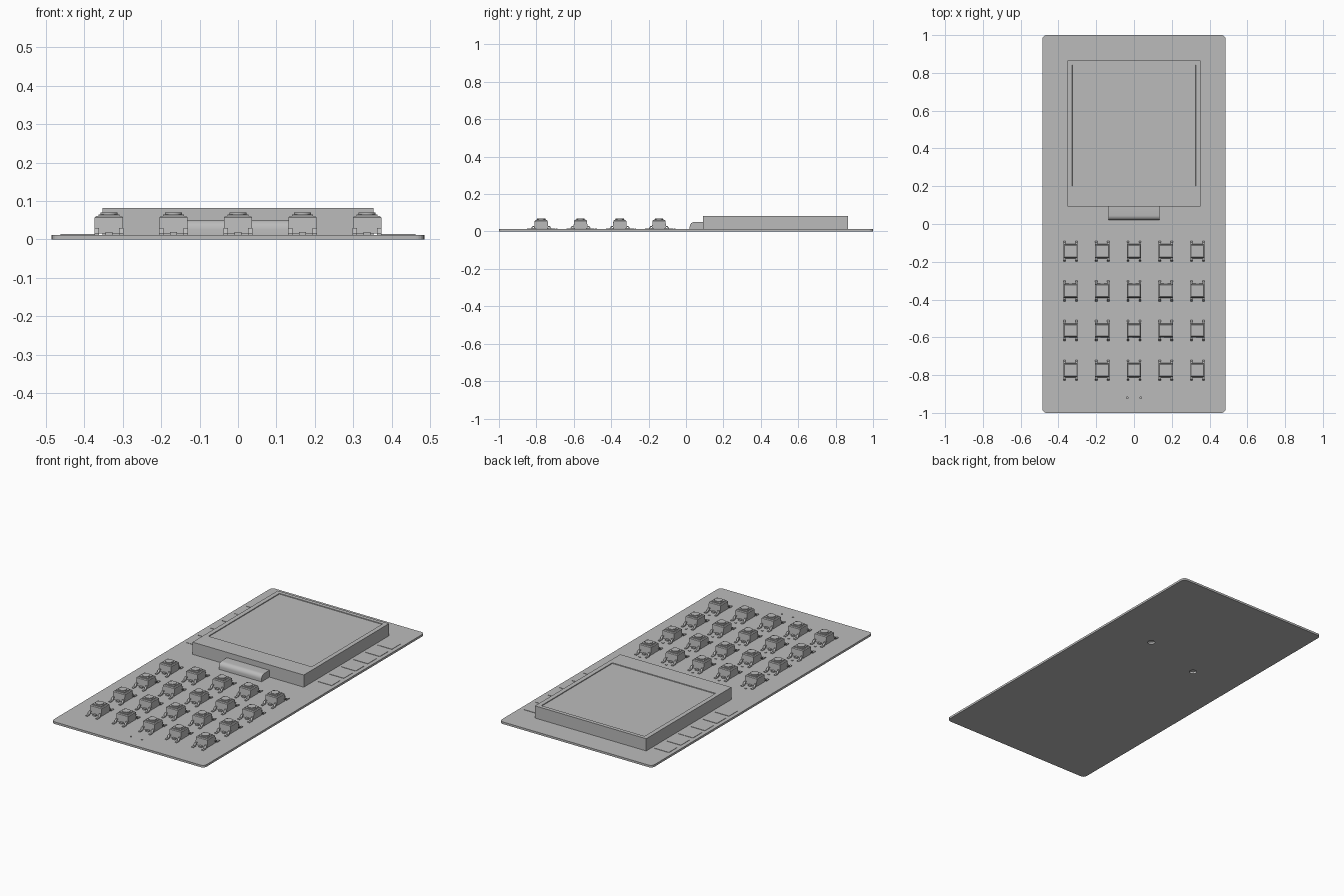
import bpy, bmesh, math
from mathutils import Matrix, Vector

cube = bpy.data.objects.get("Cube")
if cube:
    bpy.data.objects.remove(cube, do_unlink=True)

GREY = (0.5, 0.5, 0.5, 1)
mat = bpy.data.materials.new("plain grey")
mat.use_nodes = True
mat.diffuse_color = GREY
mat.node_tree.nodes["Principled BSDF"].inputs["Base Color"].default_value = GREY

TOP = 0.012  # board surface height


def finish(name, bm, loc=(0, 0, 0)):
    bmesh.ops.recalc_face_normals(bm, faces=bm.faces)
    mesh = bpy.data.meshes.new(name)
    bm.to_mesh(mesh)
    bm.free()
    mesh.materials.append(mat)
    obj = bpy.data.objects.new(name, mesh)
    obj.location = loc
    bpy.context.collection.objects.link(obj)
    return obj


def box(bm, x, y, z):
    """Add a box spanning the given (low, high) ranges."""
    size = [b - a for a, b in (x, y, z)]
    mid = [(a + b) / 2 for a, b in (x, y, z)]
    m = Matrix.Translation(mid) @ Matrix.Diagonal((*size, 1))
    return bmesh.ops.create_cube(bm, size=1, matrix=m)["verts"]


def extrude_profile(bm, points, x0, x1):
    """Extrude a closed (y, z) profile along x."""
    face = bm.faces.new([bm.verts.new((x0, y, z)) for y, z in points])
    new = bmesh.ops.extrude_face_region(bm, geom=[face])["geom"]
    verts = [v for v in new if isinstance(v, bmesh.types.BMVert)]
    bmesh.ops.translate(bm, verts=verts, vec=(x1 - x0, 0, 0))


def cylinder(bm, radius, z0, z1, x=0, y=0, sides=20):
    bmesh.ops.create_cone(bm, cap_ends=True, segments=sides, radius1=radius, radius2=radius,
                          depth=z1 - z0, matrix=Matrix.Translation((x, y, (z0 + z1) / 2)))


def smooth(obj):
    bpy.ops.object.select_all(action="DESELECT")
    obj.select_set(True)
    bpy.context.view_layer.objects.active = obj
    bpy.ops.object.shade_smooth_by_angle(angle=math.radians(35))


# Circuit board with rounded corners and two drilled holes
bm = bmesh.new()
box(bm, (-0.485, 0.485), (-1, 1), (0, TOP))
upright = [e for e in bm.edges if abs(e.verts[0].co.z - e.verts[1].co.z) > 0.001]
bmesh.ops.bevel(bm, geom=upright, offset=0.022, segments=5, affect="EDGES", profile=0.5)
board = finish("circuit_board", bm)

bm = bmesh.new()
for x, y in ((0.18, 0.36), (-0.2, 0.26)):
    cylinder(bm, 0.02, -0.02, 0.04, x, y)
for x in (-0.035, 0.035):
    cylinder(bm, 0.005, -0.02 + TOP * 2, 0.04, x, -0.92, 10)
drill = finish("hole_cutter", bm)
drill.hide_render = True
drill.hide_set(True)
cut = board.modifiers.new("holes", "BOOLEAN")
cut.object = drill
cut.solver = "EXACT"

# Display block with a shallow recessed glass panel
bm = bmesh.new()
box(bm, (-0.353, 0.353), (0.092, 0.865), (TOP, 0.082))
top = max(bm.faces, key=lambda f: f.calc_center_median().z)
bmesh.ops.inset_region(bm, faces=[top], thickness=0.036)
for v in top.verts:
    if v.co.y < 0.4:
        v.co.y = 0.2
    else:
        v.co.y = 0.843
bmesh.ops.inset_region(bm, faces=[top], thickness=0.001, depth=-0.004)
base = min(bm.faces, key=lambda f: f.calc_center_median().z)
bm.faces.remove(base)
finish("display", bm)

# Folded ribbon in front of the display
arc = [(0.045 - 0.025 * math.sin(a), 0.026 + 0.025 * math.cos(a))
       for a in (math.pi / 2 * i / 6 for i in range(7))]
bm = bmesh.new()
extrude_profile(bm, [(0.092, TOP), (0.092, 0.051)] + arc + [(0.02, TOP)], -0.135, 0.135)
smooth(finish("display_ribbon", bm))

# Contact pads along both edges beside the display
bm = bmesh.new()
for side in (-1, 1):
    for i in range(6):
        y = 0.23 + i * 0.109
        x = 0.417 * side
        box(bm, (x - 0.045, x + 0.045), (y - 0.04, y + 0.04), (TOP - 0.002, TOP + 0.002))
finish("contact_pads", bm)

# One push button: housing, raised plate, plunger, bent legs and pins
bm = bmesh.new()
verts = box(bm, (-0.037, 0.037), (-0.038, 0.038), (TOP + 0.003, 0.061))
for v in verts:
    if v.co.z > 0.04:
        v.co.y *= 0.9
lip = [e for e in bm.edges if all(v.co.z > 0.04 for v in e.verts)]
bmesh.ops.bevel(bm, geom=lip, offset=0.004, segments=1, affect="EDGES")
box(bm, (-0.027, 0.027), (-0.026, 0.026), (0.058, 0.065))
cylinder(bm, 0.022, 0.06, 0.07)
for sy in (-1, 1):
    leg = [(0.03, 0.030), (0.046, 0.030), (0.055, 0.016), (0.075, 0.016),
           (0.075, TOP), (0.051, TOP), (0.042, 0.025), (0.03, 0.025)]
    for sx in (-1, 1):
        extrude_profile(bm, [(y * sy, z) for y, z in leg], sx * 0.038, sx * 0.026)
    box(bm, (-0.009, 0.009), sorted((0.03 * sy, 0.05 * sy)), (TOP, 0.019))
box(bm, (-0.005, 0.005), (0.078, 0.087), (TOP - 0.002, TOP + 0.003))
master = finish("button", bm)
smooth(master)

# Four rows of five buttons sharing the same mesh
for row in range(4):
    for col in range(5):
        spot = Vector((-0.336 + 0.168 * col, -0.144 - 0.21 * row, 0))
        if row == col == 0:
            master.location = spot
            continue
        copy = bpy.data.objects.new(f"button_{row + 1}_{col + 1}", master.data)
        copy.location = spot
        bpy.context.collection.objects.link(copy)
